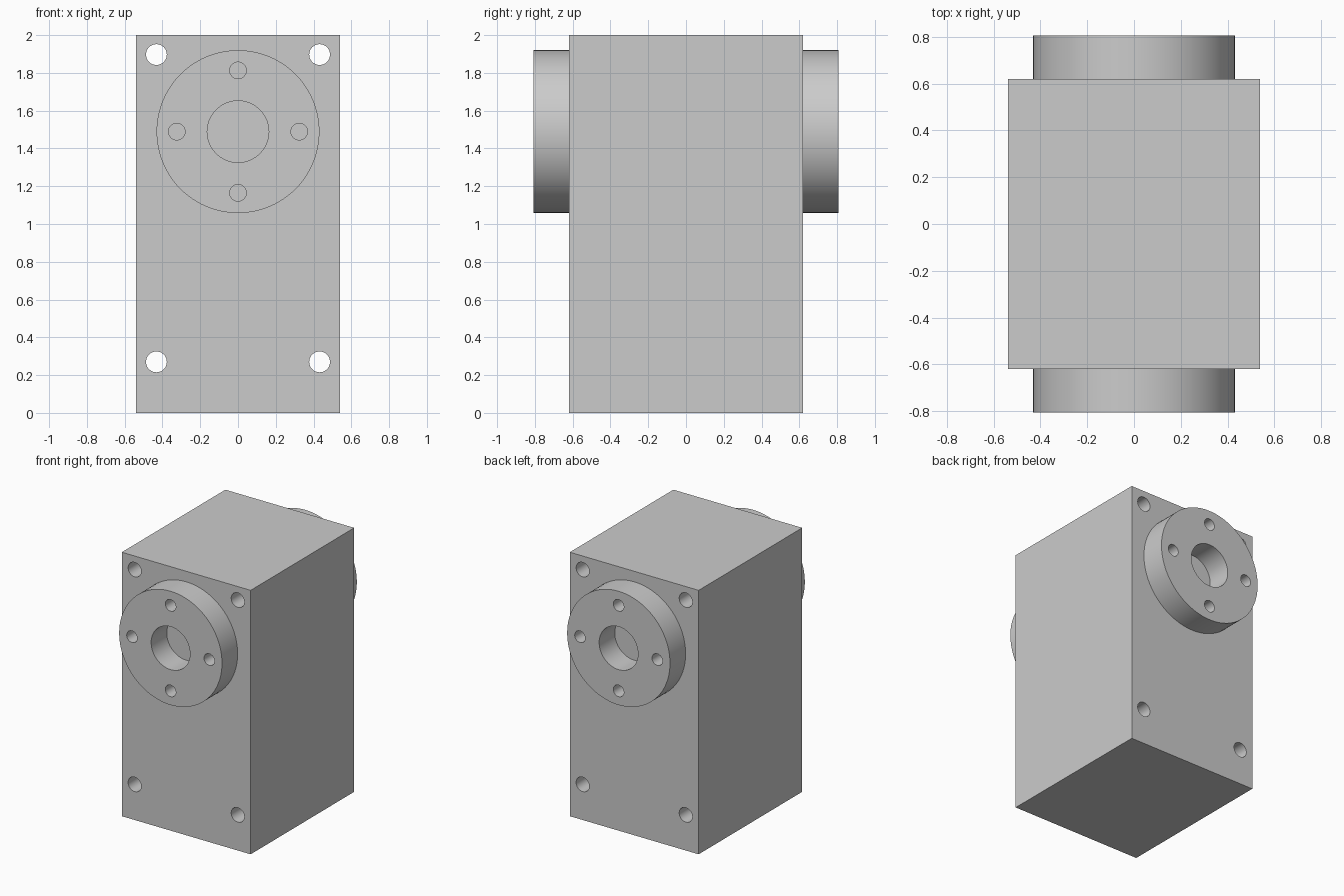
import bpy
import math

if "Cube" in bpy.data.objects:
    bpy.data.objects.remove(bpy.data.objects["Cube"], do_unlink=True)

WIDTH, DEPTH, HEIGHT = 1.08, 1.24, 2.0
FLANGE_Z, FLANGE_R, FLANGE_T = 1.489, 0.431, 0.187
BOLT_CIRCLE = 0.324

grey = bpy.data.materials.new("plain grey")
grey.use_nodes = True
colour = (0.6, 0.6, 0.6, 1)
grey.diffuse_color = colour
grey.node_tree.nodes["Principled BSDF"].inputs["Base Color"].default_value = colour


def cylinder(name, radius, length, x, y, z, sides=64):
    """Cylinder lying along the y axis."""
    bpy.ops.mesh.primitive_cylinder_add(vertices=sides, radius=radius, depth=length,
                                        location=(x, y, z), rotation=(math.pi / 2, 0, 0))
    obj = bpy.context.object
    obj.name = name
    return obj


def drill(obj, cutters):
    """Subtract the cutters, then remove them."""
    bpy.context.view_layer.objects.active = obj
    for cutter in cutters:
        cutter.hide_render = True
        mod = obj.modifiers.new("hole", 'BOOLEAN')
        mod.operation = 'DIFFERENCE'
        mod.solver = 'EXACT'
        mod.object = cutter
        bpy.ops.object.modifier_apply(modifier=mod.name)
        bpy.data.objects.remove(cutter, do_unlink=True)


def finish(obj):
    obj.data.materials.clear()
    obj.data.materials.append(grey)
    bpy.ops.object.select_all(action='DESELECT')
    obj.select_set(True)
    bpy.context.view_layer.objects.active = obj
    bpy.ops.object.shade_smooth_by_angle(angle=math.radians(30))


# Housing block with four mounting holes right through it
bpy.ops.mesh.primitive_cube_add(size=1, location=(0, 0, HEIGHT / 2))
housing = bpy.context.object
housing.name = "housing"
housing.scale = (WIDTH, DEPTH, HEIGHT)
bpy.ops.object.transform_apply(location=False, rotation=False, scale=True)
drill(housing, [cylinder("mounting_hole", 0.055, DEPTH * 1.2, x, 0, z, 48)
                for x in (-0.432, 0.432) for z in (0.27, 1.897)])
finish(housing)

# Front and back flanges, each with a bore and four bolt holes
for name, side in (("front_flange", -1), ("back_flange", 1)):
    y = side * (DEPTH + FLANGE_T) / 2
    flange = cylinder(name, FLANGE_R, FLANGE_T, 0, y, FLANGE_Z, 96)
    cutters = [cylinder("bore", 0.163, FLANGE_T * 2, 0, y, FLANGE_Z)]
    for i in range(4):
        a = i * math.pi / 2
        cutters.append(cylinder("bolt_hole", 0.044, FLANGE_T * 2, BOLT_CIRCLE * math.cos(a), y,
                                FLANGE_Z + BOLT_CIRCLE * math.sin(a), 32))
    drill(flange, cutters)
    finish(flange)
